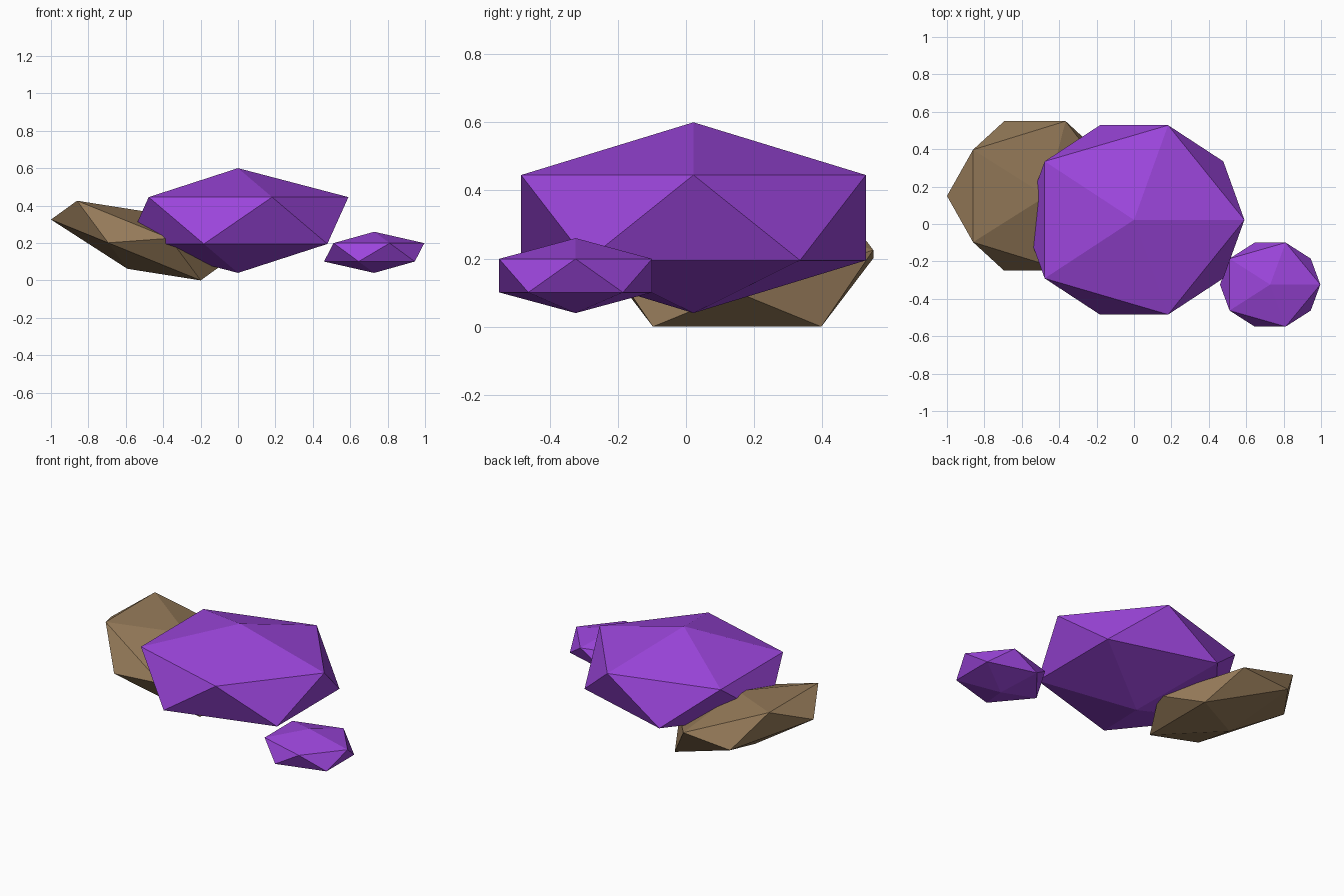
import bpy
from math import radians

cube = bpy.data.objects.get("Cube")
if cube:
    bpy.data.objects.remove(cube, do_unlink=True)


def make_material(name, color):
    mat = bpy.data.materials.new(name)
    mat.use_nodes = True
    mat.diffuse_color = color
    mat.node_tree.nodes["Principled BSDF"].inputs["Base Color"].default_value = color
    return mat


def add_rock(name, location, radii, mat, tilt=0):
    """Flat-faced, squashed icosahedron, optionally tilted sideways."""
    bpy.ops.mesh.primitive_ico_sphere_add(subdivisions=1, radius=1, location=location)
    rock = bpy.context.object
    rock.name = name
    rock.scale = radii
    rock.rotation_euler.y = radians(tilt)
    rock.data.materials.append(mat)
    bpy.ops.object.shade_flat()
    return rock


purple = make_material("purple", (0.33, 0.06, 0.71, 1))
brown = make_material("brown", (0.30, 0.195, 0.1, 1))

# Large central rock, small rock at its left, tilted brown rock at its right
add_rock("large_rock", (0, 0.022, 0.32), (0.66, 0.595, 0.28), purple)
add_rock("small_rock", (0.728, -0.324, 0.15), (0.3, 0.264, 0.11), purple)
add_rock("tilted_rock", (-0.53, 0.15, 0.213), (0.534, 0.47, 0.163), brown, tilt=22.1)
